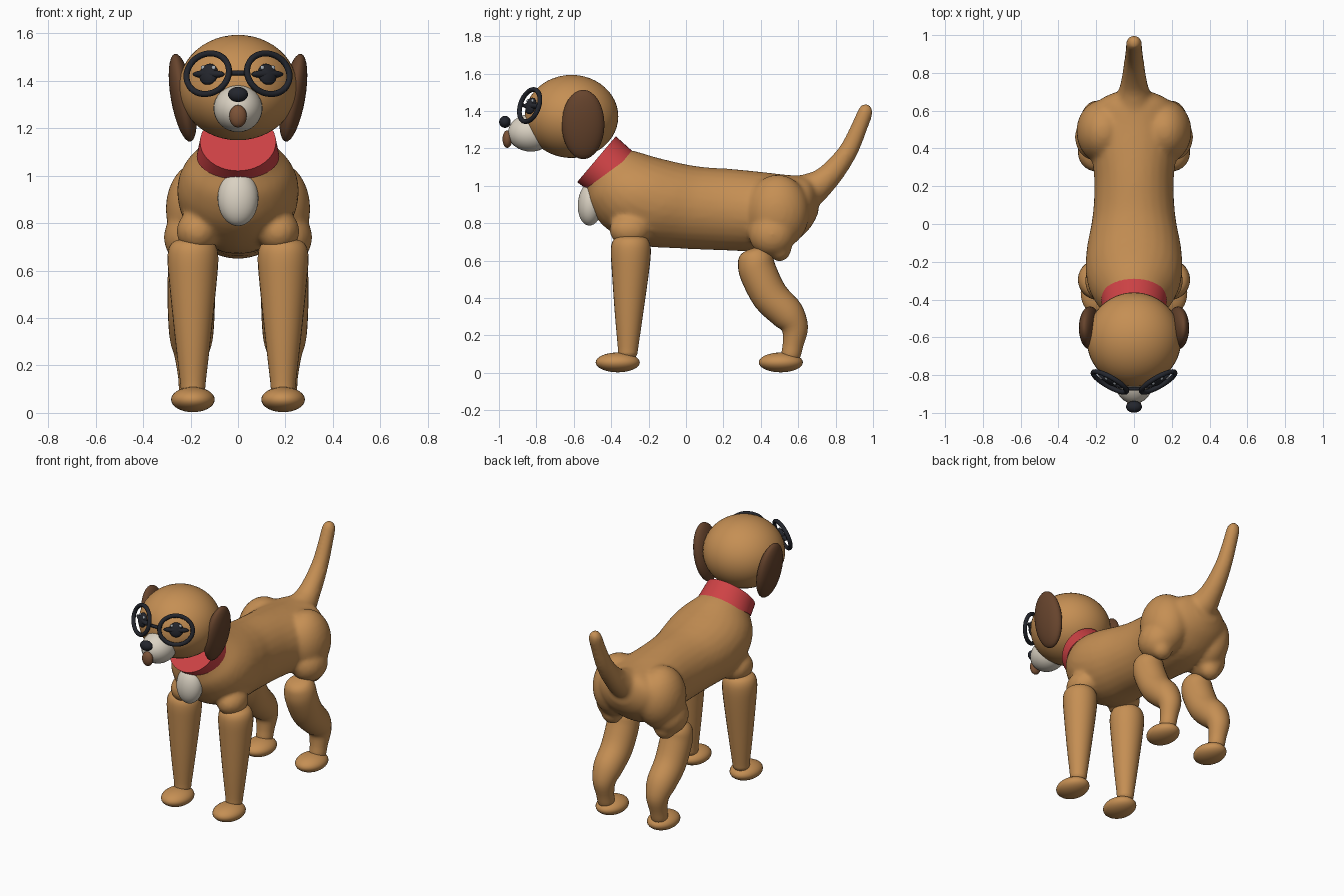
import bpy, bmesh, math
from mathutils import Vector, Matrix

if "Cube" in bpy.data.objects:
    bpy.data.objects.remove(bpy.data.objects["Cube"])


def mat(name, r, g, b):
    m = bpy.data.materials.new(name)
    m.diffuse_color = (r, g, b, 1)
    m.use_nodes = True
    m.node_tree.nodes["Principled BSDF"].inputs["Base Color"].default_value = m.diffuse_color
    return m


TAN = mat("tan_fur", 0.56, 0.275, 0.088)
BROWN = mat("dark_brown_fur", 0.135, 0.058, 0.026)
TONGUE = mat("tongue_brown", 0.2, 0.085, 0.038)
CREAM = mat("cream_fur", 0.70, 0.64, 0.54)
RED = mat("collar_red", 0.62, 0.055, 0.06)
BLACK = mat("black", 0.017, 0.019, 0.026)
GREY = mat("eye_glint", 0.38, 0.42, 0.46)


def finish(bm, name, material):
    bmesh.ops.recalc_face_normals(bm, faces=bm.faces)
    me = bpy.data.meshes.new(name)
    bm.to_mesh(me)
    bm.free()
    ob = bpy.data.objects.new(name, me)
    bpy.context.collection.objects.link(ob)
    me.materials.append(material)
    bpy.ops.object.select_all(action='DESELECT')
    ob.select_set(True)
    bpy.context.view_layer.objects.active = ob
    bpy.ops.object.shade_smooth_by_angle(angle=math.radians(40))
    return ob


def add_ball(bm, c, r, rot=None, seg=32):
    m = Matrix.Translation(c) @ (rot or Matrix()) @ Matrix.Diagonal((*r, 1))
    bmesh.ops.create_uvsphere(bm, u_segments=seg, v_segments=seg // 2, radius=1, matrix=m)


def ball(name, c, r, material, rot=None, seg=32):
    bm = bmesh.new()
    add_ball(bm, c, r, rot, seg)
    return finish(bm, name, material)


def smooth_rows(rows, steps):
    """Catmull-Rom interpolation of number rows."""
    out = []
    for i in range(len(rows) - 1):
        q = [Vector(rows[min(max(j, 0), len(rows) - 1)]) for j in range(i - 1, i + 3)]
        for k in range(steps):
            t = k / steps
            out.append(0.5 * (2 * q[1] + (q[2] - q[0]) * t
                              + (2 * q[0] - 5 * q[1] + 4 * q[2] - q[3]) * t * t
                              + (3 * q[1] - q[0] - 3 * q[2] + q[3]) * t ** 3))
    return out + [Vector(rows[-1])]


def add_loft(bm, rows, x=0.0, steps=4, n=28):
    """Skin ellipses given as top y, top z, bottom y, bottom z, half width."""
    rings = []
    for ty, tz, by, bz, w in smooth_rows(rows, steps):
        c = Vector((x, (ty + by) / 2, (tz + bz) / 2))
        up = Vector((0, (ty - by) / 2, (tz - bz) / 2))
        rings.append([bm.verts.new(c + up * math.cos(a) + Vector((w * math.sin(a), 0, 0)))
                      for a in (2 * math.pi * i / n for i in range(n))])
    for a, b in zip(rings, rings[1:]):
        for i in range(n):
            bm.faces.new((a[i], a[(i + 1) % n], b[(i + 1) % n], b[i]))
    bm.faces.new(rings[0])
    bm.faces.new(rings[-1])


def path_rows(path):
    """Turn y, z, radius points into loft rows square to the path."""
    rows = []
    for i, (y, z, r) in enumerate(path):
        a, b = path[max(i - 1, 0)], path[min(i + 1, len(path) - 1)]
        d = Vector((b[0] - a[0], b[1] - a[1])).normalized() * r
        rows.append((y - d.y, z + d.x, y + d.y, z - d.x, r))
    return rows


# Torso, tail, shoulders and haunches blended into one skin
bm = bmesh.new()
add_loft(bm, [(-0.35, 1.20, -0.54, 1.03, 0.14), (-0.27, 1.185, -0.535, 0.98, 0.168),
              (-0.17, 1.155, -0.515, 0.89, 0.225), (-0.09, 1.135, -0.43, 0.775, 0.255),
              (0.0, 1.115, -0.26, 0.685, 0.25), (0.1, 1.1, -0.03, 0.665, 0.22),
              (0.25, 1.09, 0.2, 0.655, 0.21), (0.4, 1.075, 0.4, 0.65, 0.23),
              (0.53, 1.06, 0.55, 0.68, 0.235), (0.64, 1.05, 0.66, 0.77, 0.19),
              (0.69, 1.02, 0.71, 0.86, 0.09)])
add_loft(bm, path_rows([(0.58, 0.95, 0.10), (0.67, 0.98, 0.092), (0.74, 1.03, 0.072),
                        (0.81, 1.105, 0.06), (0.875, 1.2, 0.051), (0.925, 1.31, 0.045),
                        (0.957, 1.39, 0.042), (0.966, 1.42, 0.034), (0.972, 1.438, 0.012)]))
for s in (-1, 1):
    add_ball(bm, (s * 0.17, -0.30, 0.765), (0.09, 0.11, 0.09))
    add_ball(bm, (s * 0.16, 0.49, 0.86), (0.145, 0.17, 0.2))
    add_ball(bm, (s * 0.205, 0.46, 0.74), (0.108, 0.125, 0.12))
    add_ball(bm, (s * 0.195, 0.50, 0.67), (0.07, 0.065, 0.075))
body = finish(bm, "body_and_tail", TAN)
rm = body.modifiers.new("blend", 'REMESH')
rm.mode = 'VOXEL'
rm.voxel_size = 0.013
rm.use_smooth_shade = True
sm = body.modifiers.new("soften", 'SMOOTH')
sm.factor = 0.5
sm.iterations = 10

# Legs and feet
FRONT = [(-0.295, 0.735, 0.03), (-0.295, 0.725, 0.075), (-0.295, 0.70, 0.099),
         (-0.295, 0.65, 0.107), (-0.297, 0.55, 0.1), (-0.305, 0.32, 0.076),
         (-0.31, 0.14, 0.055), (-0.312, 0.10, 0.05), (-0.312, 0.07, 0.03)]
HIND = [(0.355, 0.665, 0.03), (0.36, 0.65, 0.07), (0.37, 0.61, 0.094),
        (0.385, 0.54, 0.1), (0.45, 0.41, 0.098), (0.545, 0.31, 0.09),
        (0.583, 0.235, 0.07), (0.572, 0.15, 0.055), (0.56, 0.09, 0.05), (0.555, 0.06, 0.03)]
for s, side in ((-1, "left"), (1, "right")):
    for part, path, x, fy in (("front", FRONT, 0.19, -0.365), ("hind", HIND, 0.197, 0.507)):
        bm = bmesh.new()
        add_loft(bm, path_rows(path), s * x)
        finish(bm, f"{part}_leg_{side}", TAN)
        ball(f"{part}_foot_{side}", (s * 0.19, fy, 0.056), (0.092, 0.118, 0.053), TAN)

# Collar and chest patch
bm = bmesh.new()
add_loft(bm, [(-0.375, 1.265, -0.582, 1.02, 0.16), (-0.275, 1.175, -0.535, 0.985, 0.174)],
         steps=3, n=40)
finish(bm, "collar", RED)
ball("chest_patch", (0, -0.51, 0.905), (0.086, 0.068, 0.118), CREAM,
     Matrix.Rotation(math.radians(-5), 4, 'X'))

# Head, muzzle, nose and tongue
HC, HR = Vector((0, -0.612, 1.371)), Vector((0.25, 0.25, 0.222))
ball("head", HC, HR, TAN, seg=48)
ball("muzzle", (0, -0.83, 1.283), (0.103, 0.122, 0.1), CREAM)
ball("nose", (0, -0.968, 1.342), (0.042, 0.031, 0.032), BLACK)
ball("tongue", (0, -0.955, 1.25), (0.037, 0.026, 0.047), TONGUE)

for s, side in ((-1, "left"), (1, "right")):
    # Ear, leaning outward at the top
    ball(f"ear_{side}", (s * 0.233, -0.55, 1.328), (0.05, 0.114, 0.188), BROWN,
         Matrix.Rotation(s * math.radians(10), 4, 'Y'))

    # Frame lying tangent to the head: local x across, y outward, z up
    p = Vector((s * 0.12, 0, 1.425))
    k = 1 - (p.x / HR.x) ** 2 - ((p.z - HC.z) / HR.z) ** 2
    p.y = HC.y - HR.y * math.sqrt(k)
    out = Vector([(p[i] - HC[i]) / HR[i] ** 2 for i in range(3)]).normalized()
    across = Vector((0, 0, 1)).cross(-out).normalized()
    up = across.cross(-out) * -1
    rot = Matrix((across, out, up)).transposed().to_4x4()
    frame = Matrix.Translation(p + out * 0.016) @ rot

    # Spectacle rim
    bm = bmesh.new()
    n, m = 48, 10
    ring = [[bm.verts.new(frame @ Vector(((0.102 + 0.013 * math.cos(b)) * math.cos(a),
                                          0.013 * math.sin(b),
                                          (0.089 + 0.013 * math.cos(b)) * math.sin(a))))
             for b in (2 * math.pi * j / m for j in range(m))]
            for a in (2 * math.pi * i / n for i in range(n))]
    for i in range(n):
        for j in range(m):
            i2, j2 = (i + 1) % n, (j + 1) % m
            bm.faces.new((ring[i][j], ring[i2][j], ring[i2][j2], ring[i][j2]))
    finish(bm, f"spectacle_rim_{side}", BLACK)

    # Eye with lids and small glints
    bm = bmesh.new()
    add_ball(bm, frame @ Vector((0, -0.008, 0)), (0.044, 0.02, 0.046), rot, 20)
    add_ball(bm, frame @ Vector((0, -0.008, 0)), (0.078, 0.02, 0.018), rot, 20)
    finish(bm, f"eye_{side}", BLACK)
    for i, (gx, gz) in enumerate(((-0.026, 0.026), (0.026, 0.026))):
        ball(f"eye_glint_{side}_{i}", frame @ Vector((gx, 0.003, gz)),
             (0.010, 0.006, 0.010), GREY, rot, 12)

# Spectacle bridge
bm = bmesh.new()
bmesh.ops.create_cone(bm, cap_ends=True, segments=12, radius1=0.01, radius2=0.01, depth=0.08,
                      matrix=Matrix.Translation((0, -0.872, 1.432)) @ Matrix.Rotation(math.pi / 2, 4, 'Y'))
finish(bm, "spectacle_bridge", BLACK)
